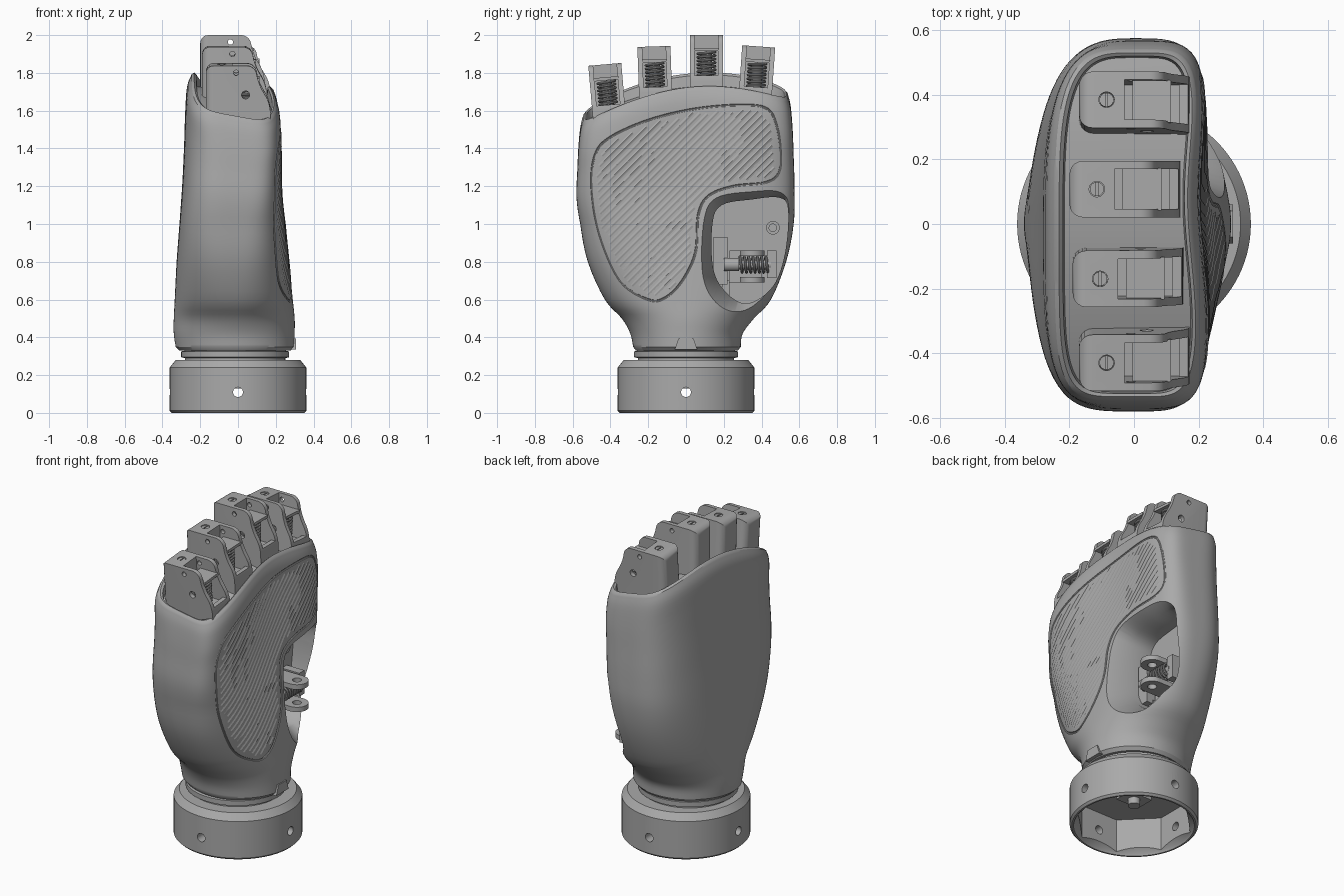
import bpy, bmesh, math
from mathutils import Vector, Matrix
from mathutils.bvhtree import BVHTree

cube = bpy.data.objects.get("Cube")
if cube:
    bpy.data.objects.remove(cube, do_unlink=True)

grey = bpy.data.materials.new("matte grey")
grey.use_nodes = True
grey.diffuse_color = (0.4, 0.4, 0.4, 1)
for node in grey.node_tree.nodes:
    if node.type == 'BSDF_PRINCIPLED':
        node.inputs["Base Color"].default_value = grey.diffuse_color


# ---- helpers ----
def from_bmesh(name, bm):
    bmesh.ops.recalc_face_normals(bm, faces=bm.faces)
    mesh = bpy.data.meshes.new(name)
    bm.to_mesh(mesh)
    bm.free()
    obj = bpy.data.objects.new(name, mesh)
    bpy.context.collection.objects.link(obj)
    return obj


def activate(obj):
    bpy.ops.object.select_all(action='DESELECT')
    obj.select_set(True)
    bpy.context.view_layer.objects.active = obj


def spline(pts, closed, steps):
    """Smooth curve through tuples of any length."""
    n, out = len(pts), []
    pick = (lambda i: pts[i % n]) if closed else (lambda i: pts[max(0, min(n - 1, i))])
    for i in range(n if closed else n - 1):
        for k in range(steps):
            t = k / steps
            out.append(tuple(
                b + t / 2 * (c - a + t * (2*a - 5*b + 4*c - d + t * (3*(b - c) + d - a)))
                for a, b, c, d in zip(pick(i - 1), pick(i), pick(i + 1), pick(i + 2))))
    return out if closed else out + [tuple(pts[-1])]


def extrude(name, pts, vec, grow=1.0):
    """Prism from a flat loop; the far end may be scaled."""
    bm = bmesh.new()
    pts = [Vector(p) for p in pts]
    mid = sum(pts, Vector()) / len(pts)
    near = [bm.verts.new(p) for p in pts]
    far = [bm.verts.new(mid + (p - mid) * grow + Vector(vec)) for p in pts]
    bm.faces.new(near)
    bm.faces.new(far)
    for i in range(len(pts)):
        j = (i + 1) % len(pts)
        bm.faces.new((near[i], near[j], far[j], far[i]))
    return from_bmesh(name, bm)


def box(name, lo, hi):
    x, y, z = lo
    X, Y, Z = hi
    return extrude(name, [(x, y, z), (X, y, z), (X, Y, z), (x, Y, z)], (0, 0, Z - z))


def cyl(name, r, a, b, sides=32):
    """Cylinder between two points."""
    a, b = Vector(a), Vector(b)
    turn = (b - a).to_track_quat('Z', 'Y')
    ring = [a + turn @ Vector((r * math.cos(t), r * math.sin(t), 0))
            for t in [(k + 0.5) * math.tau / sides for k in range(sides)]]
    return extrude(name, ring, b - a)


def lathe(name, profile, cx=0.0, sx=1.0, sides=96):
    bm = bmesh.new()
    rings = [[bm.verts.new((cx + sx * r * math.cos(k * math.tau / sides),
                            r * math.sin(k * math.tau / sides), z)) for k in range(sides)]
             for r, z in profile]
    for a, b in zip(rings, rings[1:]):
        for k in range(sides):
            j = (k + 1) % sides
            bm.faces.new((a[k], a[j], b[j], b[k]))
    bm.faces.new(rings[0])
    bm.faces.new(rings[-1])
    return from_bmesh(name, bm)


def wire(name, pts, r, cyclic=False):
    """Round wire along points, as a mesh."""
    curve = bpy.data.curves.new(name, 'CURVE')
    curve.dimensions = '3D'
    curve.bevel_depth, curve.bevel_resolution = r, 2
    curve.use_fill_caps = not cyclic
    line = curve.splines.new('POLY')
    line.points.add(len(pts) - 1)
    for p, co in zip(line.points, pts):
        p.co = (*co, 1)
    line.use_cyclic_u = cyclic
    obj = bpy.data.objects.new(name, curve)
    bpy.context.collection.objects.link(obj)
    activate(obj)
    bpy.ops.object.convert(target='MESH')
    return bpy.context.view_layer.objects.active


def coil(name, a, b, r, turns):
    a, b = Vector(a), Vector(b)
    turn, n = (b - a).to_track_quat('Z', 'Y'), turns * 16
    return wire(name, [a.lerp(b, k / n) + turn @ Vector(
        (r * math.cos(k * math.tau / 16), r * math.sin(k * math.tau / 16), 0))
        for k in range(n + 1)], 0.007)


def cut(obj, *cutters):
    for c in cutters:
        c.hide_render = True
        activate(obj)
        mod = obj.modifiers.new("cut", 'BOOLEAN')
        mod.operation, mod.solver, mod.object = 'DIFFERENCE', 'EXACT', c
        bpy.ops.object.modifier_apply(modifier=mod.name)
        bpy.data.objects.remove(c, do_unlink=True)
    return obj


# ---- palm shell: z, back depth, palm depth, -y half, +y half, back power, palm power ----
outer = [(0.35, .33, .30, .28, .29, 2, 2), (0.42, .34, .30, .295, .30, 2, 2),
         (0.5, .34, .30, .34, .36, 2, 2), (0.6, .335, .29, .43, .45, 2.15, 2.2),
         (0.8, .325, .27, .52, .53, 2.45, 2.6), (1.0, .31, .25, .56, .57, 2.75, 3.2),
         (1.2, .295, .237, .58, .575, 2.85, 4), (1.4, .285, .236, .575, .57, 2.85, 4.5),
         (1.55, .28, .235, .57, .565, 2.9, 5), (1.68, .27, .228, .56, .555, 3.2, 5),
         (1.745, .245, .21, .545, .54, 3.5, 5)]
lower = [(0.33, .31, .28, .265, .275, 2, 2)]
lip = [(1.755, .232, .198, .535, .53, 3.5, 5), (1.745, .22, .188, .525, .52, 3.5, 5),
       (1.69, .215, .183, .52, .515, 3.5, 5)]
N = 128


def shell_point(ring, k):
    z, back, front, yn, yp, pb, pf = ring
    t = -math.pi / 2 + math.tau * k / N
    c, s = math.cos(t), math.sin(t)
    if s < 0:                                   # fuller back on the little finger side
        pb += 1.1 * (pb - 2)
    p, depth = (pf, front) if c > 0 else (pb, back)
    r = (abs(c) ** p + abs(s) ** p) ** (-1 / p)
    x, y = c * r * depth, s * r * (yp if s > 0 else yn)
    if c > 0:                                   # hollow of the palm
        x -= min(1, c * 2) * 0.032 * max(0, min(1, (z - 1) / 0.5)) * math.exp(-((y - 0.08) / 0.28) ** 2)
    if z > 1:                                   # arched knuckle line
        arch = 1.76 - 0.43 * (y - 0.13) ** 2 - 0.18 * x
        z = 1 + (z - 1) * (arch - 1) / 0.755
    return x, y, z


bm = bmesh.new()
rings = [[bm.verts.new(shell_point(r, k)) for k in range(N)]
         for r in lower + spline(outer, False, 4) + lip]
for a, b in zip(rings, rings[1:]):
    for k in range(N):
        j = (k + 1) % N
        bm.faces.new((a[k], a[j], b[j], b[k]))
for cap in (rings[0], rings[-1]):
    for k in range(N // 2):
        quad = (cap[k], cap[k + 1], cap[N - k - 1], cap[(N - k) % N])
        bm.faces.new(list(dict.fromkeys(quad)))
tree = BVHTree.FromBMesh(bm)
palm = from_bmesh("palm_shell", bm)


def on_palm(y, z, lift=0.0):
    hit = tree.ray_cast(Vector((1, y, z)), Vector((-1, 0, 0)))[0]
    return (hit or Vector((0.2, y, z))) + Vector((lift, 0, 0))


# ---- grip pad: seam groove and slanted ribs ----
pad = spline([(-.2, .6), (-.35, .7), (-.46, .95), (-.5, 1.2), (-.48, 1.37), (-.4, 1.46),
              (-.2, 1.55), (.05, 1.61), (.3, 1.63), (.43, 1.61), (.48, 1.52), (.5, 1.38),
              (.49, 1.27), (.42, 1.22), (.25, 1.2), (.12, 1.15), (.065, 1.05), (.05, .85),
              (-.02, .7), (-.11, .61)], True, 6)


def inside_pad(y, z):
    odd = False
    for (y1, z1), (y2, z2) in zip(pad, pad[1:] + pad[:1]):
        if (z1 > z) != (z2 > z) and y < y1 + (z - z1) * (y2 - y1) / (z2 - z1):
            odd = not odd
    return odd and min((y - a) ** 2 + (z - b) ** 2 for a, b in pad) > 0.025 ** 2


bm = bmesh.new()
for row in range(-28, 29):
    last = None
    for step in range(-35, 36):
        u, v = step * 0.025, row * 0.03
        y, z = (u - v) * 0.707, 1.13 + (u + v) * 0.707
        if not inside_pad(y, z):
            last = None
            continue
        now = [bm.verts.new(on_palm(y + d, z - d, h))
               for d, h in ((-.009, -.001), (0, .003), (.009, -.001))]
        if last:
            for i in range(2):
                bm.faces.new((last[i], last[i + 1], now[i + 1], now[i]))
        last = now
from_bmesh("grip_ribs", bm)
cut(palm, wire("seam_cutter", [on_palm(y, z) for y, z in pad], 0.006, True))

# ---- thumb pocket and thumb joint ----
pocket = spline([(.14, 1.0), (.19, 1.1), (.35, 1.13), (.49, 1.14), (.54, 1.08), (.525, .85),
                 (.46, .67), (.33, .58), (.22, .63), (.145, .76)], True, 6)
cut(palm, extrude("pocket_cutter", [(0, y, z) for y, z in pocket], (0.4, 0, 0)),
    extrude("pocket_rim_cutter", [(.14, y, z) for y, z in pocket], (0.24, 0, 0), 1.5))
box("thumb_mount", (-.02, .145, .68), (.09, .22, .93))
box("thumb_mount_foot", (-.02, .19, .6), (.05, .23, .7))
for side, z in (("upper", 0.83), ("lower", 0.69)):
    end = [(.16 + .065 * math.cos(t), .35 + .065 * math.sin(t), z)
           for t in [math.pi * (k / 16 - 0.5) for k in range(17)]]
    lug = extrude(side + "_thumb_lug", end + [(-.02, .415, z), (-.02, .285, z)], (0, 0, .03))
    cut(lug, cyl("hole", .026, (.16, .35, z - .1), (.16, .35, z + .1)))
box("thumb_hinge_web", (-.02, .23, .69), (.04, .4, .86))
cyl("thumb_bolt", .035, (.1, .2, .785), (.1, .28, .785))
cyl("thumb_spring_core", .025, (.1, .27, .785), (.1, .45, .785))
coil("thumb_spring", (.1, .28, .785), (.1, .44, .785), .042, 7)
box("thumb_spring_stop", (-.02, .43, .715), (.12, .48, .86))
cut(cyl("pocket_boss", .036, (-.02, .46, .98), (.015, .46, .98)),
    cyl("hole", .02, (-.01, .46, .98), (.1, .46, .98)))

# ---- wrist ----
collar = lathe("wrist_collar", [(.35, 0), (.362, .012), (.362, .24), (.33, .28), (.2, .28)])
cut(collar, cyl("octagon", .33, (0, 0, -.1), (0, 0, .22), 8),
    lathe("bevel", [(.35, -.02), (.335, .01), (.3, .04)]),
    cyl("hole", .026, (-.5, 0, .11), (.5, 0, .11)),
    cyl("hole", .026, (0, -.5, .11), (0, .5, .11)))
lathe("wrist_neck", [(.255, .26), (.255, .29), (.275, .295), (.275, .325), (.255, .33), (.255, .36)],
      -.015, 1.04)
box("wrist_socket_block", (-.08, -.06, .17), (.08, .06, .23))
cyl("wrist_socket_bolt", .035, (0, 0, .13), (0, 0, .2))
extrude("release_tab", [(.25, -.06, .335), (.25, .06, .335), (.25, .04, .395), (.25, -.04, .395)],
        (.056, 0, 0))

# ---- finger stubs: name, x shift, y, top height, lean ----
fingers = [("little", 0, -.43, 1.845, 5), ("ring", -.02, -.17, 1.94, 2),
           ("middle", -.03, .108, 2.0, 0), ("index", 0, .385, 1.94, -4)]
side_profile = [(-.17, -.37), (-.17, 0), (.09, 0), (.11, -.1), (.17, -.2), (.175, -.37)]
for name, dx, y, top, lean in fingers:
    half = 0.0875
    stub = extrude(name + "_finger_stub", [(px, -half, pz) for px, pz in side_profile], (0, 2 * half, 0))
    bm = bmesh.new()
    bm.from_mesh(stub.data)
    soft = []
    for e in bm.edges:
        a, b = (v.co for v in e.verts)
        across = abs(a.y - b.y) > half
        if (across and a.z > -.3) or (not across and max(a.x, b.x) < -.13):
            soft.append(e)
    bmesh.ops.bevel(bm, geom=soft, offset=0.042, segments=5, profile=0.5, affect='EDGES')
    bm.to_mesh(stub.data)
    bm.free()
    cut(stub, box("slot", (-.03, -.062, -.24), (.14, .062, .1)),
        box("window", (.1, -.062, -.215), (.3, .062, .1)),
        cyl("hole", .014, (-.01, -.2, -.037), (-.01, .2, -.037)),
        cyl("hole", .021, (.04, -.2, -.155), (.04, .2, -.155)),
        cyl("hole", .024, (-.085, 0, -.02), (-.085, 0, .1)))
    screw = cut(cyl(name + "_finger_screw", .022, (-.085, 0, -.03), (-.085, 0, -.004)),
                box("driver_slot", (-.088, -.1, -.012), (-.082, .1, .1)))
    spring = coil(name + "_finger_spring", (.05, 0, -.235), (.05, 0, -.085), .046, 8)
    core = cyl(name + "_finger_spring_core", .03, (.05, 0, -.25), (.05, 0, -.09))
    cover = box(name + "_finger_spring_cover", (-.005, -.066, -.085), (.115, .066, -.068))
    place = Matrix.Translation((dx, y, top)) @ Matrix.Rotation(math.radians(lean), 4, 'X')
    for part in (stub, screw, spring, core, cover):
        part.matrix_basis = place @ part.matrix_basis

# ---- material and shading ----
for obj in [o for o in bpy.context.collection.objects if o.type == 'MESH']:
    obj.data.materials.clear()
    obj.data.materials.append(grey)
    activate(obj)
    bpy.ops.object.shade_smooth_by_angle(angle=math.radians(32))
